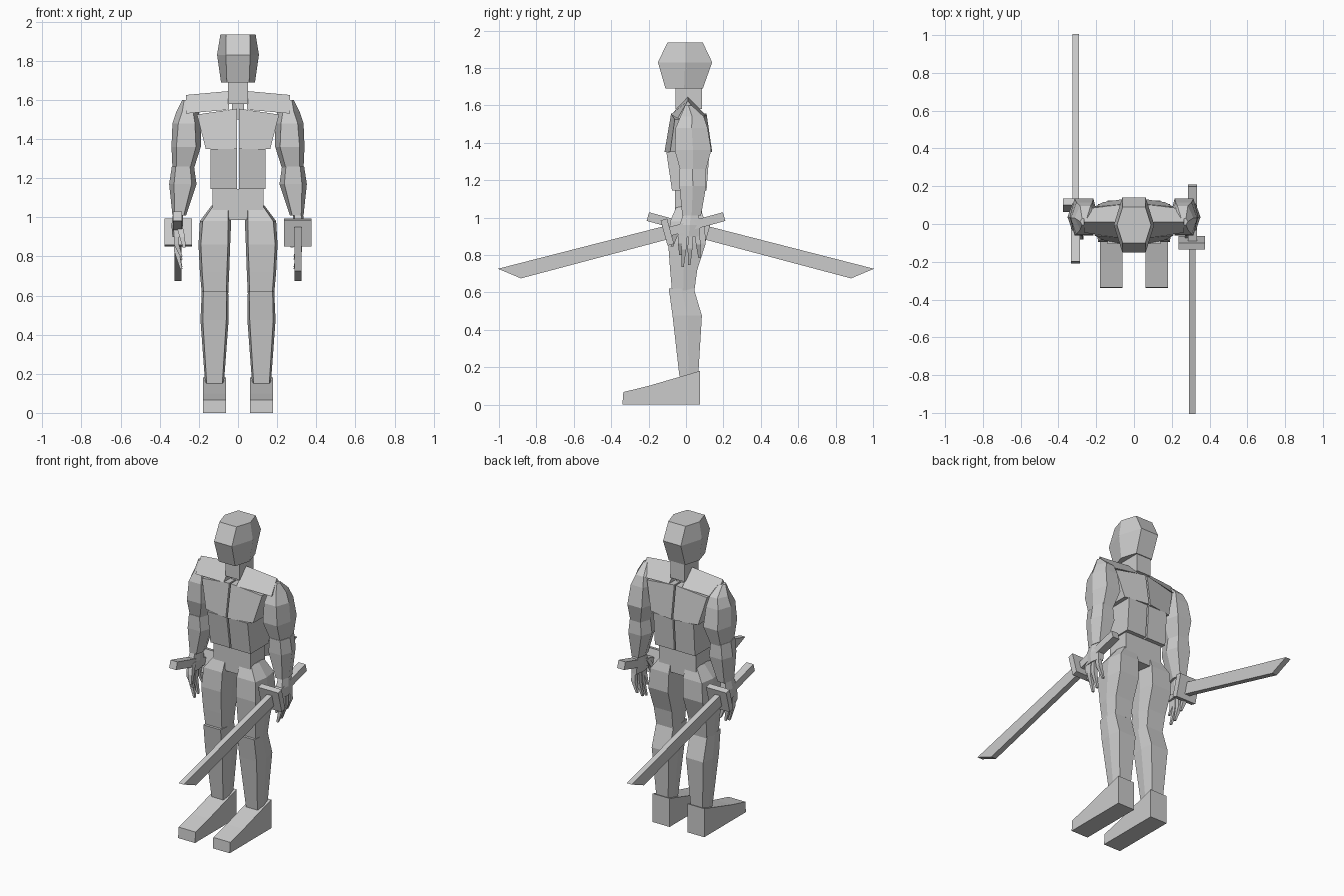
import bpy, bmesh
from math import radians, sin, cos
from mathutils import Vector

if "Cube" in bpy.data.objects:
    bpy.data.objects.remove(bpy.data.objects["Cube"])


def skin(name, rings, mirror=False):
    """Bridge equal-length point rings and cap both ends."""
    bm = bmesh.new()
    rows = [[bm.verts.new(p) for p in r] for r in rings]
    n = len(rows[0])
    for a, b in zip(rows, rows[1:]):
        for i in range(n):
            j = (i + 1) % n
            bm.faces.new((a[i], a[j], b[j], b[i]))
    bm.faces.new(rows[0][::-1])
    bm.faces.new(rows[-1])
    bmesh.ops.recalc_face_normals(bm, faces=bm.faces)
    me = bpy.data.meshes.new(name)
    bm.to_mesh(me)
    bm.free()
    ob = bpy.data.objects.new(name, me)
    bpy.context.collection.objects.link(ob)
    if mirror:
        ob.modifiers.new("mirror", 'MIRROR').use_mirror_merge = False
    return ob


def limb(name, levels, mirror=True):
    """Six-sided column: levels of (z, x0, x1, y0, y1, side bevel)."""
    rings = []
    for z, x0, x1, y0, y1, b in levels:
        m = (y0 + y1) / 2
        rings.append([(x0 + b, y0, z), (x1 - b, y0, z), (x1, m, z),
                      (x1 - b, y1, z), (x0 + b, y1, z), (x0, m, z)])
    return skin(name, rings, mirror)


def block(name, levels, mirror=False):
    """Four-sided column: levels of (z, x0, x1, y0, y1)."""
    return skin(name, [[(x0, y0, z), (x1, y0, z), (x1, y1, z), (x0, y1, z)]
                       for z, x0, x1, y0, y1 in levels], mirror)


def prism(name, profile, x0, x1, mirror=False):
    """Extrude a (y, z) profile across x."""
    return skin(name, [[(x, y, z) for y, z in profile] for x in (x0, x1)], mirror)


def bone(name, points, radii):
    """Four-sided tapered finger along a path, mirrored to both hands."""
    rings = []
    for p, r in zip(points, radii):
        x, y, z = p
        rings.append([(x - r, y - r, z), (x + r, y - r, z),
                      (x + r, y + r, z), (x - r, y + r, z)])
    skin(name, rings, True)


# head and neck
limb("head", [(1.69, -.087, .087, -.11, .09, .03),
              (1.83, -.107, .107, -.15, .14, .045),
              (1.935, -.09, .09, -.10, .09, .03)], False)
block("neck", [(1.58, -.05, .05, -.055, .085), (1.69, -.05, .05, -.055, .085)])
block("neck_core", [(1.5, -.03, .03, -.02, .05), (1.6, -.03, .03, -.02, .05)])

# shoulder yokes: tent-shaped, running outward from the neck
skin("shoulder_yoke", [
    [(.045, -.08, 1.55), (.045, .01, 1.645), (.045, .105, 1.55)],
    [(.265, -.045, 1.53), (.265, .01, 1.625), (.265, .08, 1.53)]], True)

# torso halves with a thin centre gap
skin("chest", [
    [(.005, -.08, 1.555), (.21, -.06, 1.525), (.21, .09, 1.525), (.005, .11, 1.555)],
    [(.005, -.115, 1.35), (.165, -.085, 1.35), (.165, .115, 1.35), (.005, .14, 1.35)]], True)
block("abdomen", [(1.145, .005, .14, -.075, .11),
                  (1.35, .005, .14, -.105, .125)], True)
block("waist", [(.985, -.13, .13, -.06, .085), (1.145, -.13, .13, -.06, .085)])

# arms
limb("upper_arm", [(1.25, .225, .335, -.03, .105, .02),
                   (1.36, .19, .34, -.06, .135, .025),
                   (1.48, .19, .335, -.055, .115, .03),
                   (1.54, .20, .315, -.03, .095, .03),
                   (1.60, .24, .285, -.005, .03, .01)])
limb("forearm", [(1.01, .265, .335, -.02, .08, .012),
                 (1.17, .212, .352, -.035, .108, .025),
                 (1.26, .225, .338, -.035, .105, .02)])

# hands
limb("palm", [(.90, .285, .335, -.045, .075, .008),
              (.96, .28, .34, -.035, .075, .01),
              (1.03, .28, .33, -.01, .065, .01)])
tips = [(-.03, -.03, .80), (-.005, -.018, .735), (.025, .018, .745), (.06, .072, .785)]
for i, (y0, y1, z1) in enumerate(tips):
    mid = (.315, (y0 + y1) / 2, (.905 + z1) / 2 + .01)
    bone(f"finger_{i + 1}", [(.315, y0, .91), mid, (.29, y1, z1)], (.013, .013, .006))
bone("thumb", [(.30, -.03, .96), (.285, -.06, .90), (.275, -.075, .845)], (.016, .014, .007))

# legs
limb("thigh", [(.61, .05, .185, -.075, .045, .01),
               (.72, .045, .195, -.085, .06, .012),
               (.86, .04, .202, -.095, .105, .012),
               (.98, .035, .195, -.085, .10, .015),
               (1.06, .04, .135, -.05, .075, .01)])
limb("shin", [(.15, .072, .168, -.035, .065, .008),
              (.475, .048, .192, -.072, .085, .012),
              (.62, .05, .185, -.092, .042, .008)])
prism("foot", [(.075, 0), (.075, .18), (-.2, .10), (-.335, .067), (-.34, 0)], .062, .18, True)

# swords: one pointing forward, one pointing back (half-turn copy)
def sword(label, turn):
    tilt = radians(15.3)

    def slab(part, profile, x0, x1):
        # profile is (distance toward tip, height across blade) about the guard
        pts = [(-.10 - (u * cos(tilt) + v * sin(tilt) * -1),
                .922 - u * sin(tilt) + v * cos(tilt) * -1 * -1) for u, v in profile]
        pts = [(-.10 - u * cos(tilt) + v * sin(tilt) * -1,
                .922 - u * sin(tilt) + v * cos(tilt)) for u, v in profile]
        ob = prism(f"{label}_{part}", pts, x0, x1)
        ob.rotation_euler.z = turn

    slab("blade", [(0, .035), (.925, .05), (.82, -.032), (0, -.038)], .29, .325)
    slab("guard", [(-.018, .07), (.018, .07), (.018, -.07), (-.018, -.07)], .235, .375)
    slab("grip", [(0, .024), (-.315, .024), (-.315, -.024), (0, -.024)], .285, .333)


sword("front_sword", 0)
sword("rear_sword", radians(180))
